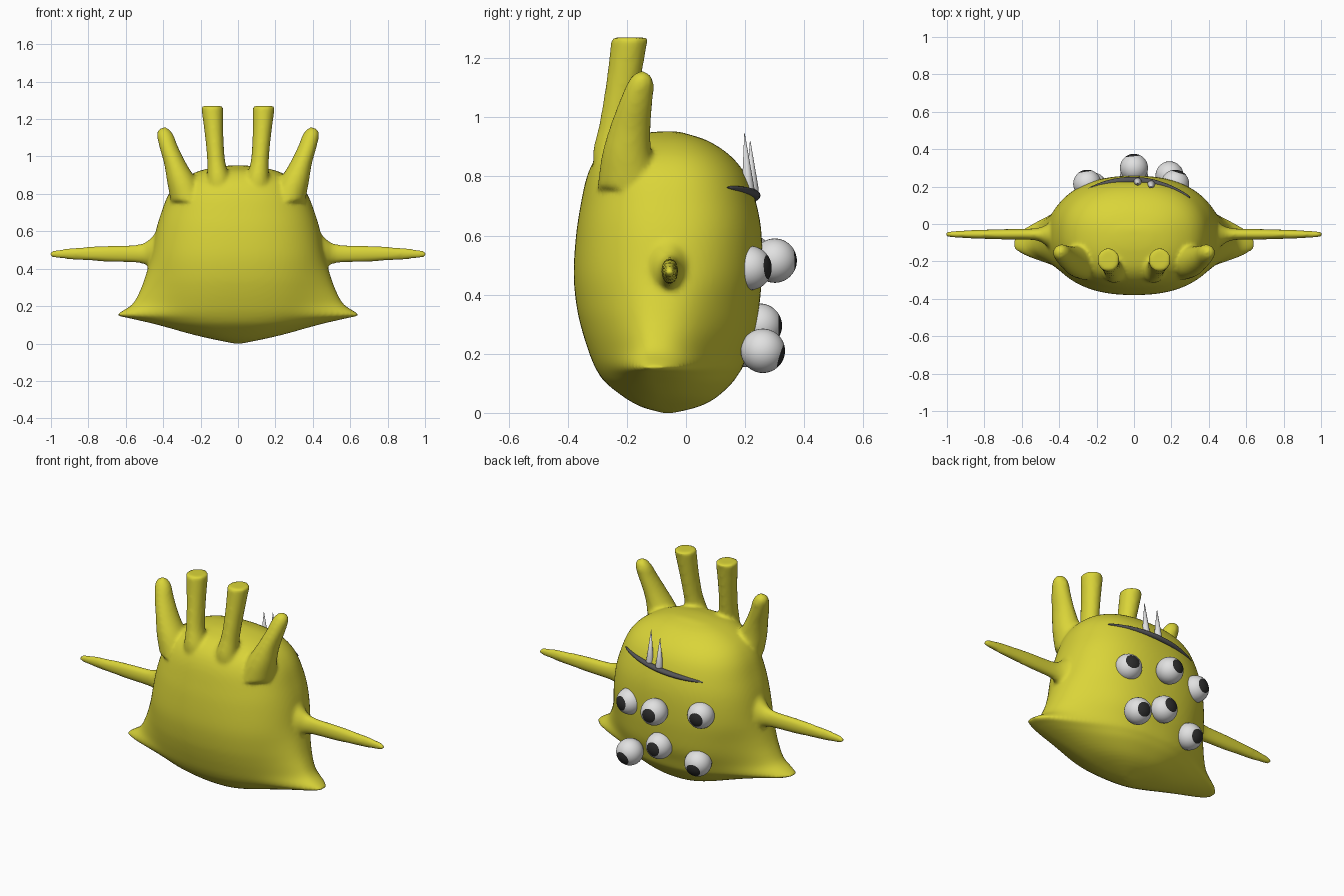
import bpy, bmesh, math
from mathutils import Vector

if "Cube" in bpy.data.objects:
    bpy.data.objects.remove(bpy.data.objects["Cube"])


def material(name, rgb):
    m = bpy.data.materials.new(name)
    m.diffuse_color = (*rgb, 1)
    m.use_nodes = True
    m.node_tree.nodes["Principled BSDF"].inputs["Base Color"].default_value = m.diffuse_color
    return m


YELLOW = material("yellow skin", (0.70, 0.66, 0.04))
WHITE = material("white", (0.75, 0.75, 0.75))
BLACK = material("dark pupil", (0.025, 0.025, 0.025))
GREY = material("mouth grey", (0.09, 0.09, 0.095))


def finish(bm, name, *mats):
    bmesh.ops.recalc_face_normals(bm, faces=bm.faces)
    me = bpy.data.meshes.new(name)
    for f in bm.faces:
        f.smooth = True
    bm.to_mesh(me)
    bm.free()
    for m in mats:
        me.materials.append(m)
    ob = bpy.data.objects.new(name, me)
    bpy.context.collection.objects.link(ob)
    return ob


def loft(bm, rings):
    """Skin a list of closed point rings and cap both ends."""
    vs = [[bm.verts.new(p) for p in r] for r in rings]
    n = len(vs[0])
    for a, b in zip(vs, vs[1:]):
        for i in range(n):
            j = (i + 1) % n
            bm.faces.new((a[i], a[j], b[j], b[i]))
    bm.faces.new(vs[0][::-1])
    bm.faces.new(vs[-1])


def refine(rows, steps=5):
    """Catmull-Rom interpolation between table rows."""
    out = []
    for i in range(len(rows) - 1):
        p0, p1 = rows[max(i - 1, 0)], rows[i]
        p2, p3 = rows[i + 1], rows[min(i + 2, len(rows) - 1)]
        for s in range(steps):
            t = s / steps
            out.append([0.5 * (2 * b + (c - a) * t + (2 * a - 5 * b + 4 * c - d) * t * t
                               + (3 * b - a - 3 * c + d) * t ** 3)
                        for a, b, c, d in zip(p0, p1, p2, p3)])
    return out + [list(rows[-1])]


def oval(c, ra, rb, axis, n=24):
    """Oval ring round c; the axis is 'x' (ra in y, rb in z) or 'z' (ra in x, rb in y)."""
    pts = []
    for i in range(n):
        a = math.tau * i / n
        u, v = ra * math.cos(a), rb * math.sin(a)
        pts.append(Vector(c) + (Vector((0, u, v)) if axis == 'x' else Vector((u, v, 0))))
    return pts


# Trunk: z, half width with flange, core half width, front y, back y, side y
TRUNK = [
    (0.00, .02, .02, -.08, -.04, -.06), (0.02, .12, .12, -.15, .04, -.07),
    (0.05, .25, .23, -.205, .10, -.08), (0.10, .43, .34, -.27, .155, -.10),
    (0.135, .58, .385, -.297, .18, -.11), (0.15, .645, .40, -.305, .19, -.11),
    (0.17, .625, .41, -.315, .197, -.11), (0.21, .565, .42, -.33, .21, -.105),
    (0.28, .525, .43, -.352, .235, -.10), (0.36, .495, .44, -.37, .248, -.09),
    (0.47, .465, .45, -.38, .257, -.07), (0.60, .44, .435, -.372, .256, -.06),
    (0.70, .41, .41, -.357, .24, -.06), (0.80, .37, .37, -.335, .205, -.06),
    (0.87, .31, .31, -.30, .15, -.06), (0.92, .215, .215, -.24, .075, -.06),
    (0.945, .11, .11, -.15, .0, -.06), (0.952, .03, .03, -.09, -.03, -.06)]


def trunk_ring(z, w, wc, yf, yb, ys, n=96):
    pts = []
    for i in range(n):
        a = math.tau * i / n
        c, s = math.cos(a), math.sin(a)
        x = wc * abs(c) ** (2 / 2.3) + (w - wc) * abs(c) ** 8
        y = ys + ((yb if s > 0 else yf) - ys) * abs(s) ** (2 / 2.3)
        pts.append((math.copysign(x, c), y, z))
    return pts


body = bmesh.new()
loft(body, [trunk_ring(*r) for r in refine(TRUNK, 4)])

# Limb tables: x, y, z, radius a, radius b
ARM = [(.36, -.06, .49, .10, .15), (.43, -.06, .49, .08, .11), (.47, -.06, .485, .055, .075),
       (.53, -.055, .48, .032, .05), (.70, -.055, .48, .028, .043), (.88, -.055, .48, .022, .032),
       (.98, -.055, .478, .016, .02), (1.01, -.055, .476, .008, .01)]
INNER_HORN = [(.10, -.22, .78, .09, .09), (.105, -.25, .88, .062, .065), (.117, -.235, .98, .048, .058),
              (.128, -.212, 1.12, .05, .058), (.138, -.19, 1.27, .06, .062)]
OUTER_HORN = [(.26, -.19, .76, .10, .11), (.30, -.20, .87, .08, .085), (.335, -.19, .96, .06, .07),
              (.37, -.17, 1.05, .05, .057), (.388, -.155, 1.11, .045, .046),
              (.395, -.15, 1.14, .032, .032), (.395, -.15, 1.155, .012, .012)]
for side in (1, -1):
    for rows, axis in ((ARM, 'x'), (INNER_HORN, 'z'), (OUTER_HORN, 'z')):
        loft(body, [oval((side * x, y, z), ra, rb, axis) for x, y, z, ra, rb in refine(rows)])

# Fuse trunk, arms and horns into one soft skin
ob = finish(body, "body", YELLOW)
rm = ob.modifiers.new("fuse", 'REMESH')
rm.mode = 'VOXEL'
rm.voxel_size = 0.011
rm.use_smooth_shade = True
sm = ob.modifiers.new("soften", 'SMOOTH')
sm.factor = 0.5
sm.iterations = 6

# Eyes: centre, gaze direction; the polar cap is the pupil
EYES = [((.0, .30, .515), (-.1, .97, .03)), ((.22, .215, .49), (.3, .95, .05)),
        ((-.25, .215, .53), (-.15, .97, -.05)), ((.19, .26, .21), (.1, .93, -.28)),
        ((.0, .25, .295), (0, 1, 0)), ((-.22, .20, .23), (-.15, .93, -.33))]
for k, (centre, gaze) in enumerate(EYES, 1):
    bm = bmesh.new()
    bmesh.ops.create_uvsphere(bm, u_segments=32, v_segments=22, radius=.075)
    for f in bm.faces:
        f.material_index = int(f.calc_center_median().z > .075 * math.cos(math.radians(33)))
    eye = finish(bm, f"eye_{k}", WHITE, BLACK)
    eye.location = centre
    eye.rotation_euler = Vector(gaze).to_track_quat('Z', 'Y').to_euler()

# Mouth: thin crescent bent round the face
bm = bmesh.new()
rings = []
for i in range(33):
    t = -1 + i / 16
    r = max(1 - t * t, .004) ** .5
    rings.append(oval((.02 + .28 * t, .232 - .0725 * t * t - .0175 * t, .738 + .025 * t),
                      .016 * r + .003, .014 * r + .001, 'x', 12))
loft(bm, rings)
finish(bm, "mouth", GREY)

# Teeth: two slim upright spikes
for k, (base, tip) in enumerate([((.092, .212, .735), (.092, .198, .945)),
                                 ((.02, .226, .735), (.02, .217, .92))], 1):
    bm = bmesh.new()
    b, d = Vector(base), Vector(tip) - Vector(base)
    loft(bm, [oval(b + d * t, r, r, 'z', 16) for t, r in
              ((0, .017), (.12, .021), (.3, .017), (1, .001))])
    finish(bm, f"tooth_{k}", WHITE)
